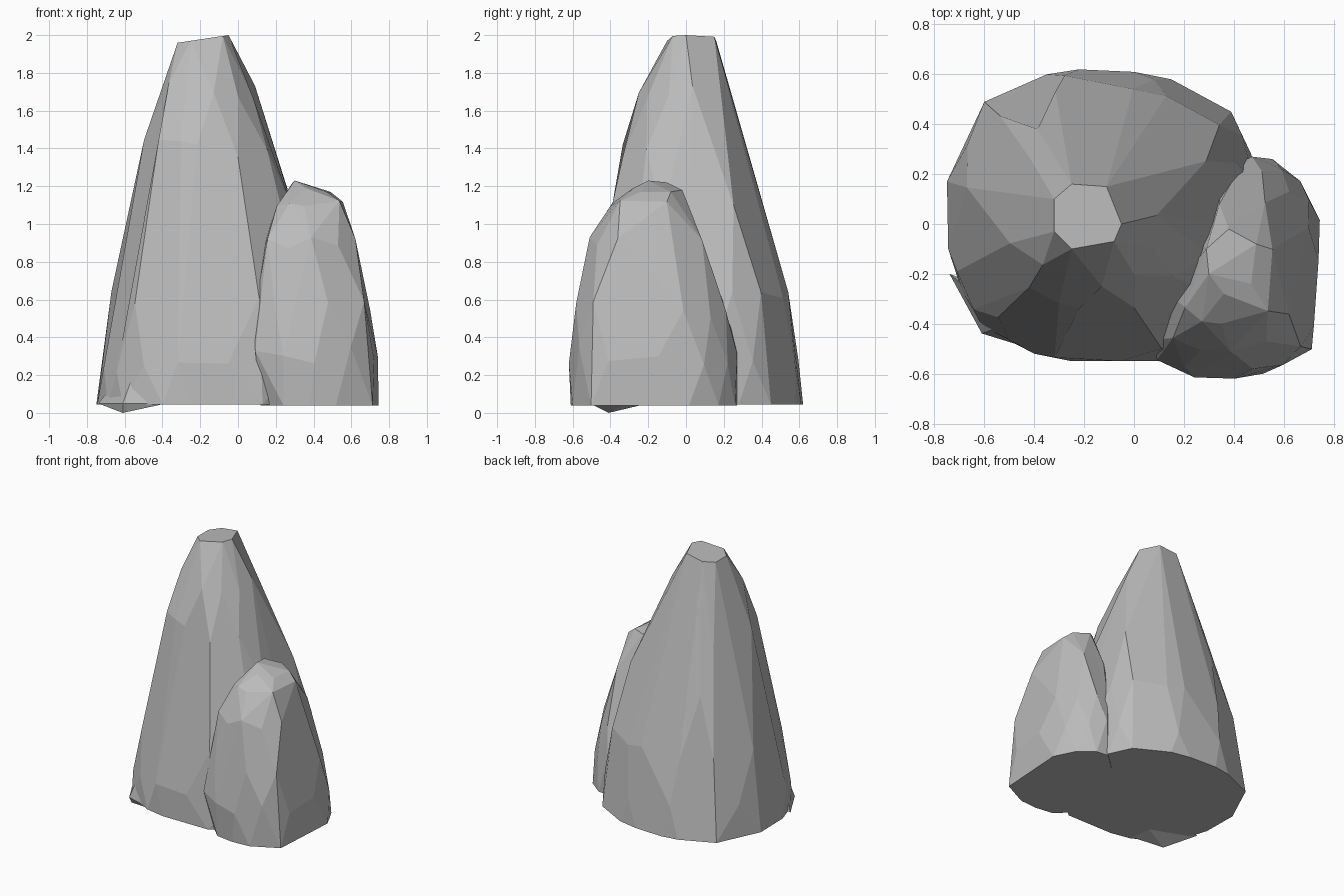
import bpy
import bmesh
import math
import random

random.seed(4)
cube = bpy.data.objects.get("Cube")
if cube:
    bpy.data.objects.remove(cube)

stone = bpy.data.materials.new("grey stone")
stone.use_nodes = True
stone.diffuse_color = (0.5, 0.5, 0.5, 1)
stone.node_tree.nodes["Principled BSDF"].inputs["Base Color"].default_value = (0.5, 0.5, 0.5, 1)


def fit(points, x0, x1, y0, y1):
    """Stretch an outline to the given bounds."""
    xs, ys = zip(*points)
    ax, bx, ay, by = min(xs), max(xs), min(ys), max(ys)
    return [(x0 + (x - ax) / (bx - ax) * (x1 - x0),
             y0 + (y - ay) / (by - ay) * (y1 - y0)) for x, y in points]


def rock(name, outline, rows, cap):
    """Chiselled boulder: hull of staggered rings, with near-flat facets merged."""
    middle = [((a[0] + b[0]) / 2, (a[1] + b[1]) / 2)
              for a, b in zip(outline, outline[1:] + outline[:1])]
    points = list(cap)
    for i, (z, *bounds) in enumerate(rows):
        wobble = 0.05 if i else 0
        for x, y in fit(middle if i % 2 else outline, *bounds):
            points.append((x, y, z + random.uniform(-wobble, wobble)))
    bm = bmesh.new()
    for p in points:
        bm.verts.new(p)
    hull = bmesh.ops.convex_hull(bm, input=bm.verts)
    loose = {v for v in hull["geom_interior"] if isinstance(v, bmesh.types.BMVert)}
    bmesh.ops.delete(bm, geom=list(loose), context="VERTS")
    bmesh.ops.dissolve_limit(bm, angle_limit=math.radians(8), verts=bm.verts, edges=bm.edges)
    bmesh.ops.recalc_face_normals(bm, faces=bm.faces)
    mesh = bpy.data.meshes.new(name)
    bm.to_mesh(mesh)
    bm.free()
    mesh.materials.append(stone)
    obj = bpy.data.objects.new(name, mesh)
    bpy.context.collection.objects.link(obj)


# Tall boulder with a slanted flat top
tall_outline = [(-.75, .17), (-.6, .49), (-.35, .6), (-.22, .62), (0, .61), (.15, .58),
                (.39, .45), (.47, .28), (.5, 0), (.4, -.33), (.13, -.55), (-.25, -.55),
                (-.4, -.52), (-.61, -.41), (-.69, -.27), (-.745, -.1)]
tall_rows = [(.045, -.75, .5, -.55, .62), (.25, -.74, .49, -.55, .6),
             (.6, -.67, .44, -.5, .55), (1.05, -.59, .33, -.4, .43),
             (1.4, -.5, .21, -.335, .335), (1.7, -.405, .09, -.25, .23)]
tall_cap = [(x, y, 2 + (x + .05) * .15) for x, y in
            [(-.32, .1), (-.25, .16), (-.11, .15), (-.05, 0), (-.08, -.07),
             (-.25, -.1), (-.32, -.03)]]
rock("tall_boulder", tall_outline, tall_rows, tall_cap)

# Short boulder leaning against it
short_outline = [(.44, .28), (.54, .27), (.66, .18), (.745, .02), (.73, -.3), (.71, -.51),
                 (.5, -.61), (.35, -.62), (.2, -.6), (.07, -.48), (.16, -.1), (.3, .16)]
short_rows = [(.04, .12, .745, -.61, .27), (.3, .07, .74, -.62, .27),
              (.55, .085, .7, -.59, .22), (.88, .14, .635, -.51, .12),
              (1.08, .205, .555, -.4, .02)]
short_cap = [(.3, -.2, 1.23), (.29, -.1, 1.22), (.38, -.02, 1.18), (.49, -.08, 1.17),
             (.47, -.24, 1.17), (.36, -.28, 1.19)]
rock("short_boulder", short_outline, short_rows, short_cap)

# Small chip poking out under the tall boulder's front corner
chip_outline = [(-.74, -.15), (-.4, -.3), (-.38, -.5), (-.61, -.42)]
rock("foot_chip", chip_outline, [(.05, -.74, -.38, -.51, -.2)],
     [(-.61, -.41, 0), (-.5, -.4, .35)])
